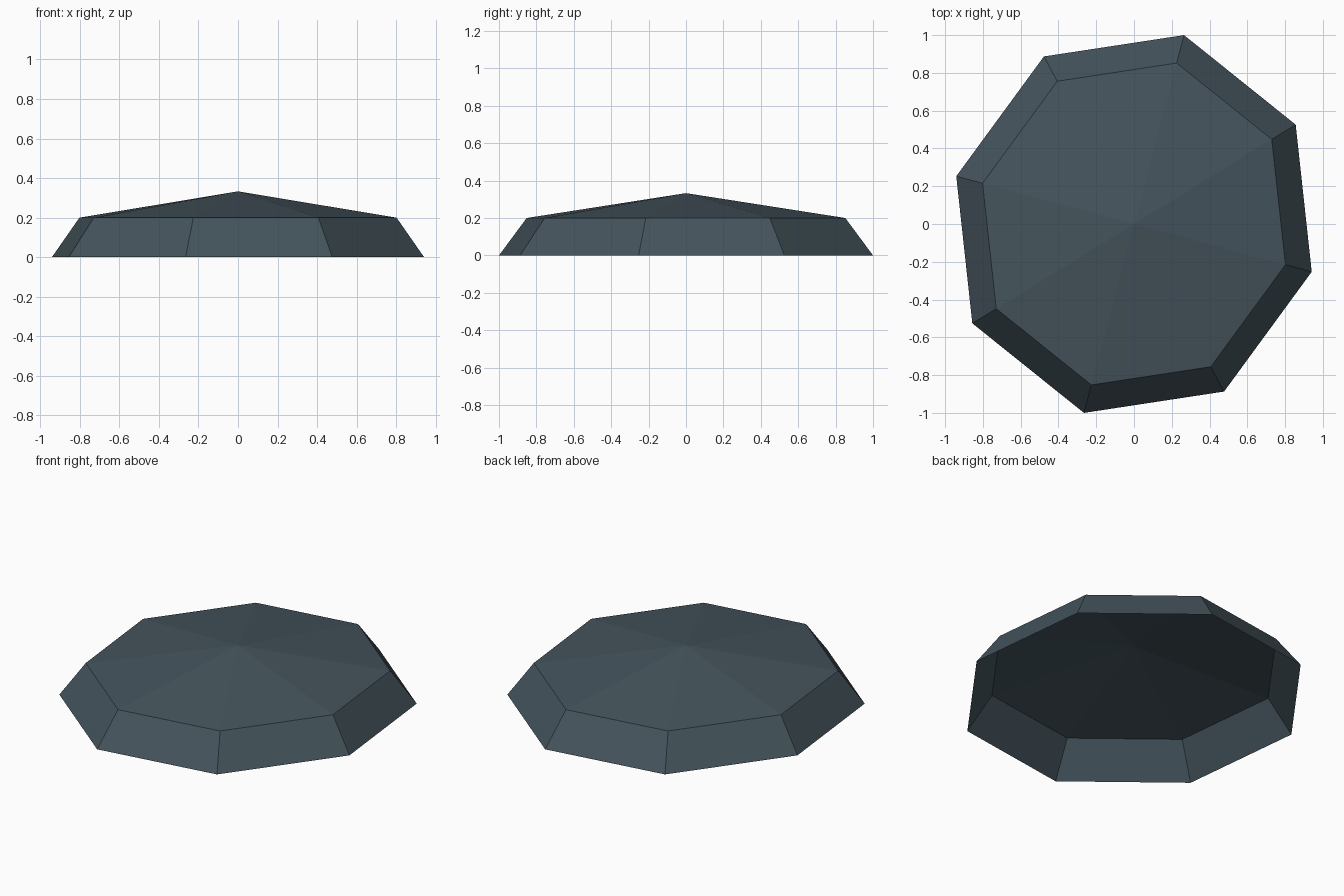
import bpy, bmesh

if "Cube" in bpy.data.objects:
    bpy.data.objects.remove(bpy.data.objects["Cube"])

# Half of the eight-sided outline; the other half is its point mirror
half = [(0.265, 1.0), (-0.477, 0.887), (-0.941, 0.253), (-0.856, -0.526)]
outline = half + [(-x, -y) for x, y in half]
RIM_Z, APEX_Z, TAPER = 0.20, 0.333, 0.852

slate = bpy.data.materials.new("dark slate")
slate.diffuse_color = (0.058, 0.088, 0.107, 1)
slate.use_nodes = True
slate.node_tree.nodes["Principled BSDF"].inputs["Base Color"].default_value = slate.diffuse_color

bm = bmesh.new()
base = [bm.verts.new((x, y, 0)) for x, y in outline]
rim = [bm.verts.new((x * TAPER, y * TAPER, RIM_Z)) for x, y in outline]
apex = bm.verts.new((0, 0, APEX_Z))

# Sloped skirt and shallow pointed roof, open underneath
for i in range(8):
    j = (i + 1) % 8
    bm.faces.new((base[i], base[j], rim[j], rim[i]))
    bm.faces.new((rim[i], rim[j], apex))

mesh = bpy.data.meshes.new("faceted_dome")
bm.to_mesh(mesh)
bm.free()
mesh.materials.append(slate)
dome = bpy.data.objects.new("faceted_dome", mesh)
bpy.context.collection.objects.link(dome)
